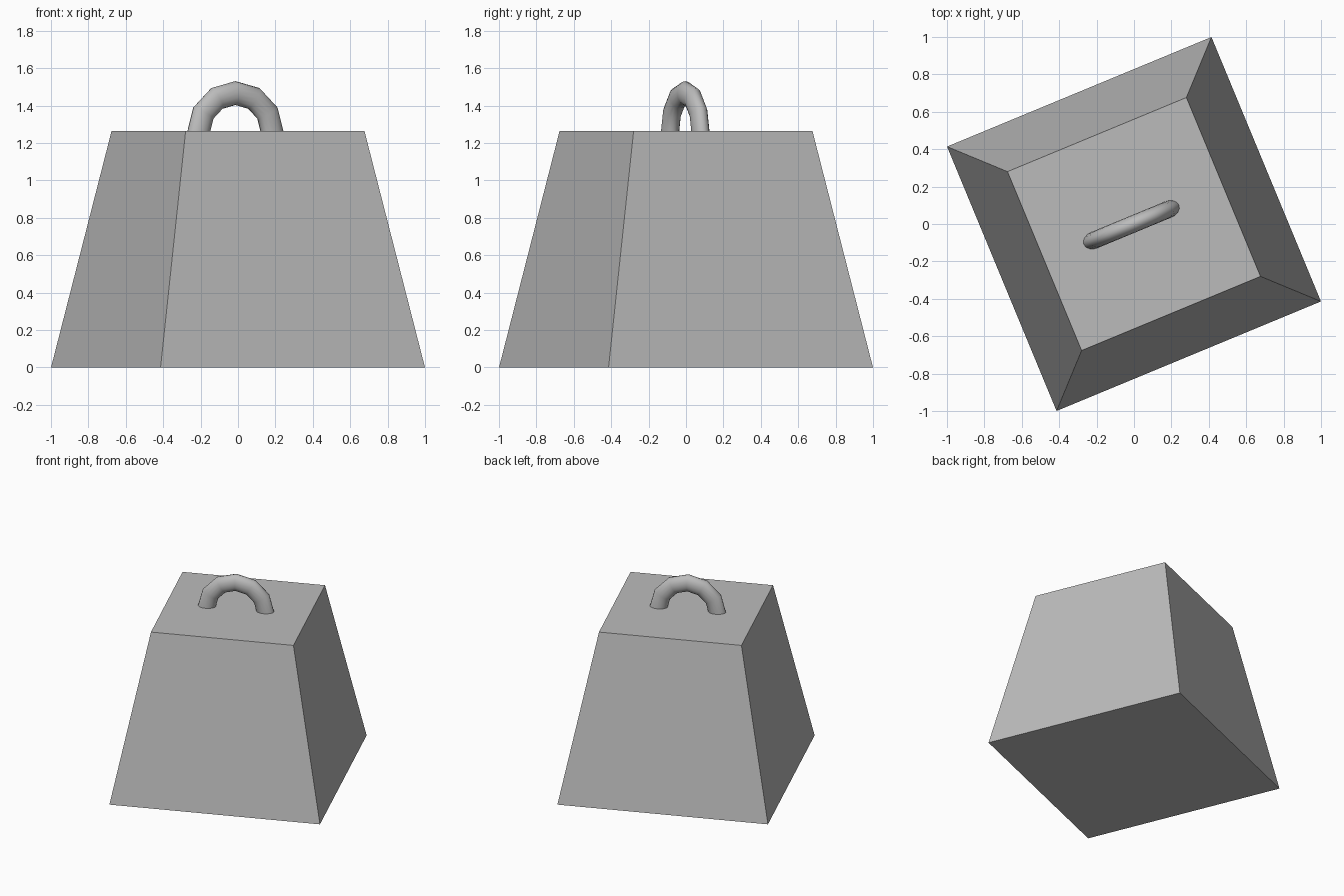
import bpy
import bmesh
from math import radians
from mathutils import Matrix

cube = bpy.data.objects.get("Cube")
if cube:
    bpy.data.objects.remove(cube)

TURN = Matrix.Rotation(radians(22.5), 4, "Z")
HEIGHT = 1.263

# One plain metal grey
grey = bpy.data.materials.new("iron grey")
grey.use_nodes = True
color = (0.5, 0.5, 0.5, 1)
grey.diffuse_color = color
grey.node_tree.nodes["Principled BSDF"].inputs["Base Color"].default_value = color


def add_object(name, bm):
    mesh = bpy.data.meshes.new(name)
    bm.to_mesh(mesh)
    bm.free()
    mesh.materials.append(grey)
    obj = bpy.data.objects.new(name, mesh)
    bpy.context.collection.objects.link(obj)
    return obj


# Tapered square block
bm = bmesh.new()
bmesh.ops.create_cone(
    bm, cap_ends=True, segments=4, radius1=1.082, radius2=0.732, depth=HEIGHT,
    matrix=TURN @ Matrix.Translation((0, 0, HEIGHT / 2)) @ Matrix.Rotation(radians(45), 4, "Z"))
add_object("weight_block", bm)

# Half-ring handle: an oval section swept over the top of the block
bm = bmesh.new()
section = bmesh.ops.create_circle(
    bm, segments=16, radius=1,
    matrix=Matrix.Translation((0.214, 0, 0)) @ Matrix.Diagonal((0.064, 0.046, 1, 1)))
bmesh.ops.spin(
    bm, geom=section["verts"] + bm.edges[:], cent=(0, 0, 0), axis=(0, -1, 0),
    angle=radians(180), steps=6)
bmesh.ops.recalc_face_normals(bm, faces=bm.faces)
bm.transform(Matrix.Translation((-0.014, -0.004, HEIGHT - 0.01)) @ TURN)
for face in bm.faces:
    face.smooth = True
handle = add_object("handle", bm)

# Make sure the open-ended tube faces outwards
mesh = handle.data
top = max(mesh.polygons, key=lambda p: p.center.z)
if top.normal.z < 0:
    mesh.flip_normals()
